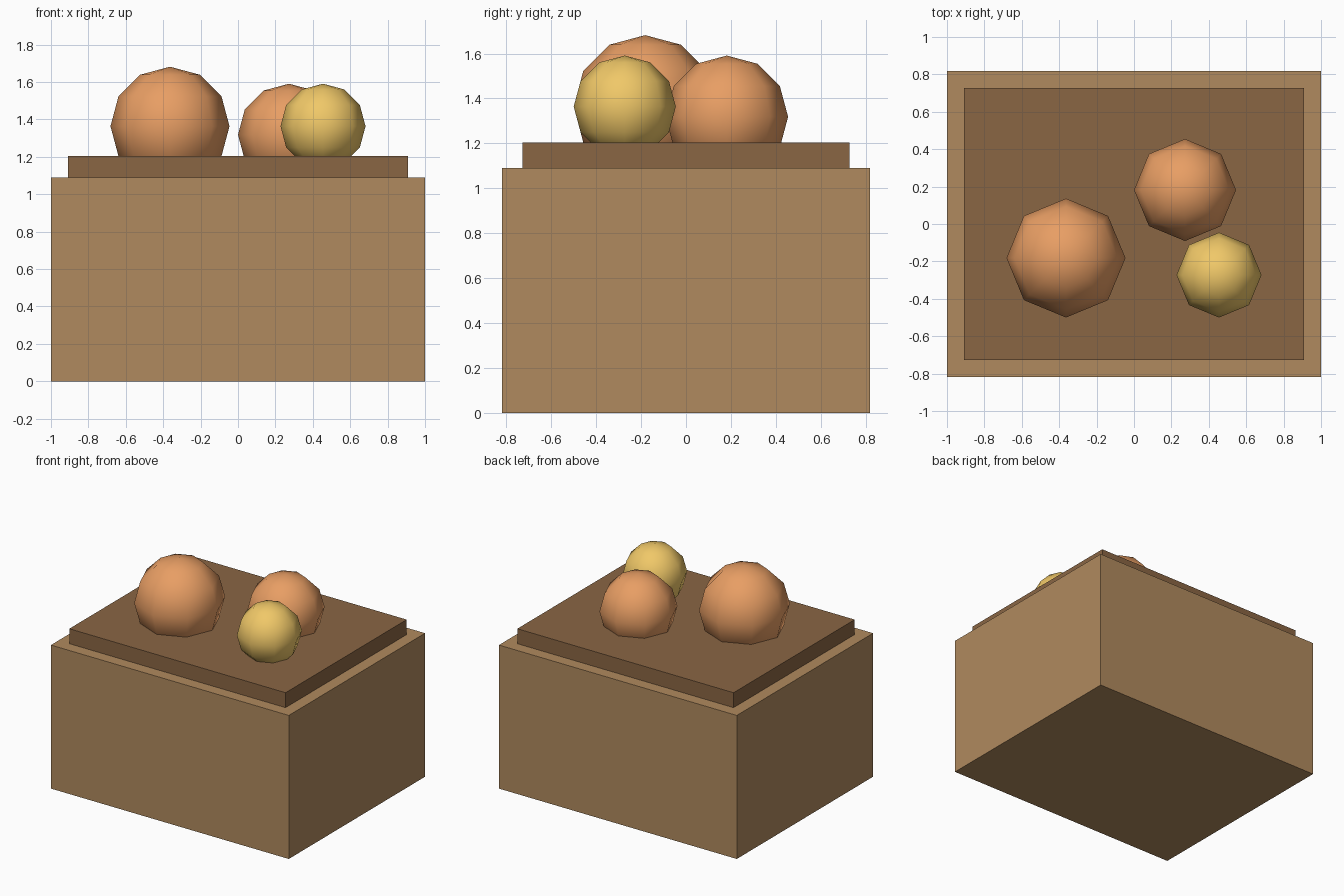
import bpy

if "Cube" in bpy.data.objects:
    bpy.data.objects.remove(bpy.data.objects["Cube"])

U = 1 / 11  # grid unit of the design


def material(name, rgb):
    # sRGB 0-255 to linear
    m = bpy.data.materials.new(name)
    m.diffuse_color = (*[((c / 255 + 0.055) / 1.055) ** 2.4 for c in rgb], 1)
    m.use_nodes = True
    m.node_tree.nodes["Principled BSDF"].inputs["Base Color"].default_value = m.diffuse_color
    return m


def box(name, size, z, mat):
    bpy.ops.mesh.primitive_cube_add(size=1, location=(0, 0, z * U))
    ob = bpy.context.object
    ob.name = name
    ob.scale = [s * U for s in size]
    bpy.ops.object.transform_apply(location=False, rotation=False, scale=True)
    ob.data.materials.append(mat)


def ball(name, radius, centre, mat):
    bpy.ops.mesh.primitive_uv_sphere_add(segments=8, ring_count=6, radius=radius * U,
                                         location=[c * U for c in centre])
    ob = bpy.context.object
    ob.name = name
    bpy.ops.object.shade_smooth()
    ob.data.materials.append(mat)


wood = material("wood", (176, 138, 94))
dark = material("dark_wood", (138, 102, 68))
orange = material("orange", (232, 158, 100))
yellow = material("yellow", (240, 200, 104))

# Crate and its inset top panel
box("crate", (22, 18, 12), 6, wood)
box("top_panel", (20, 16, 1.25), 12.625, dark)

# Fruit partly sunk into the panel
ball("large_fruit", 3.5, (-4, -2, 15), orange)
ball("medium_fruit", 3, (3, 2, 14.5), orange)
ball("small_fruit", 2.5, (5, -3, 15), yellow)
